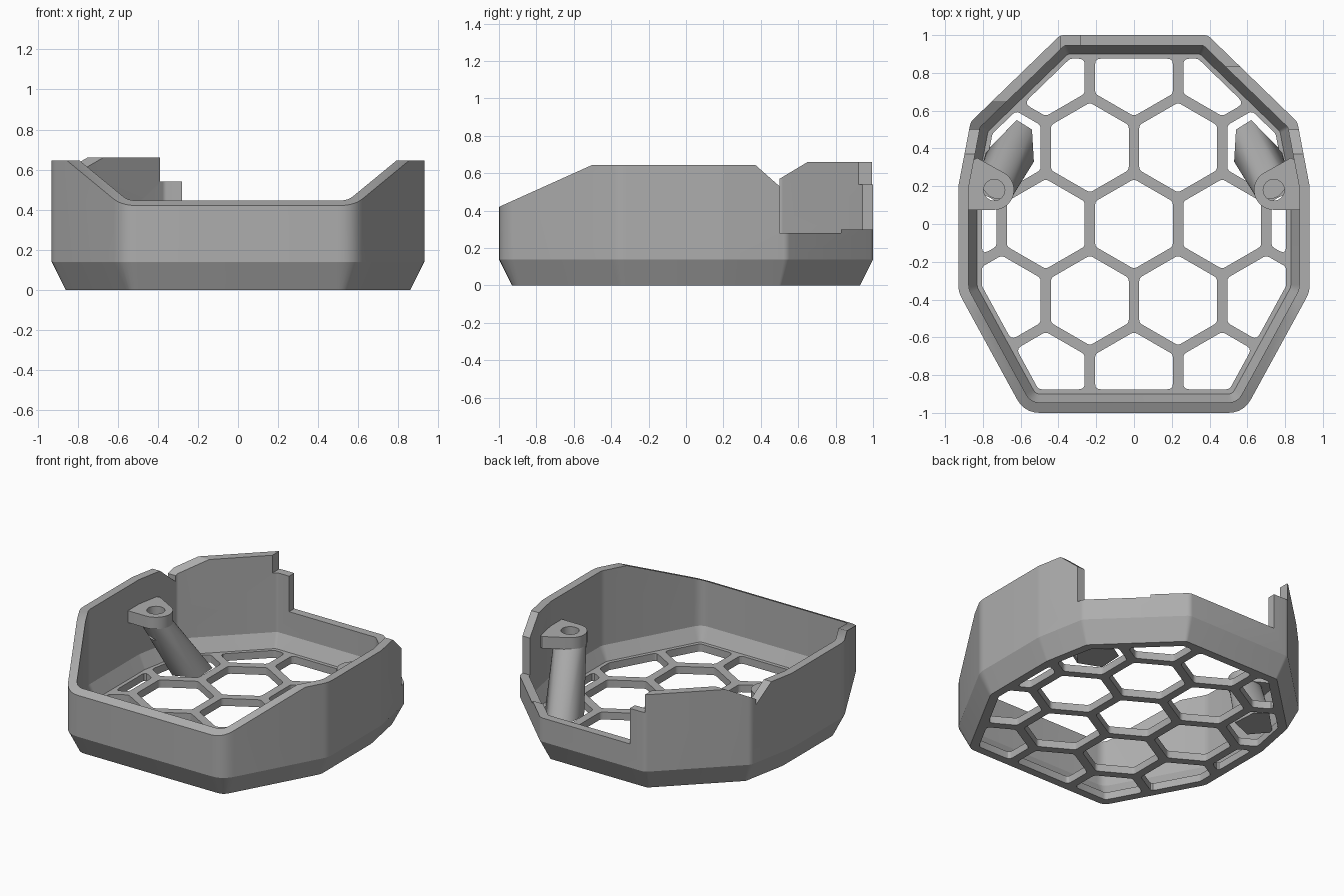
import bpy, bmesh, math
from mathutils import Vector

if "Cube" in bpy.data.objects:
    bpy.data.objects.remove(bpy.data.objects["Cube"])

grey = bpy.data.materials.new("plain grey")
grey.use_nodes = True
grey.diffuse_color = (0.42, 0.42, 0.42, 1)
grey.node_tree.nodes["Principled BSDF"].inputs["Base Color"].default_value = grey.diffuse_color


def make(name, bm):
    bmesh.ops.recalc_face_normals(bm, faces=bm.faces)
    mesh = bpy.data.meshes.new(name)
    bm.to_mesh(mesh)
    bm.free()
    mesh.materials.append(grey)
    obj = bpy.data.objects.new(name, mesh)
    bpy.context.collection.objects.link(obj)
    return obj


def select(obj):
    bpy.ops.object.select_all(action='DESELECT')
    obj.select_set(True)
    bpy.context.view_layer.objects.active = obj


def smooth(obj):
    select(obj)
    bpy.ops.object.shade_smooth_by_angle(angle=math.radians(25))


def loft(bm, loops):
    """Skin closed loops of equal length and cap both ends."""
    rings = [[bm.verts.new(p) for p in loop] for loop in loops]
    n = len(rings[0])
    for a, b in zip(rings, rings[1:]):
        for i in range(n):
            j = (i + 1) % n
            bm.faces.new((a[i], a[j], b[j], b[i]))
    bm.faces.new(rings[0])
    bm.faces.new(rings[-1])


def at_z(pts, z):
    return [(p[0], p[1], z) for p in pts]


def cut(obj, bm):
    """Subtract a closed mesh from an object."""
    cutter = make("cutter", bm)
    cutter.hide_render = True
    mod = obj.modifiers.new("cut", 'BOOLEAN')
    mod.object = cutter
    mod.solver = 'EXACT'
    select(obj)
    bpy.ops.object.modifier_apply(modifier=mod.name)
    bpy.data.objects.remove(cutter)


def box(lo, hi):
    bm = bmesh.new()
    base = [(lo[0], lo[1]), (hi[0], lo[1]), (hi[0], hi[1]), (lo[0], hi[1])]
    loft(bm, [at_z(base, lo[2]), at_z(base, hi[2])])
    return bm


def rounded(pts, radii, steps=5):
    out = []
    for i, p in enumerate(pts):
        a, b = pts[i - 1] - p, pts[(i + 1) % len(pts)] - p
        turn = math.pi - a.angle(b)
        t = min(radii[i] * math.tan(turn / 2), 0.45 * min(a.length, b.length))
        s, e = p + a.normalized() * t, p + b.normalized() * t
        for k in range(steps + 1):
            u = k / steps
            out.append(s * (1 - u) ** 2 + p * 2 * u * (1 - u) + e * u * u)
    return out


# Footprint corners (counter-clockwise) with their rounding
half = [(0.58, -1, 0.14), (0.93, -0.36, 0.15), (0.93, 0.2, 0.15),
        (0.865, 0.54, 0.06), (0.39, 1, 0.05)]
corners = half + [(-x, y, r) for x, y, r in reversed(half)]
footprint = [Vector((x, y)) for x, y, r in corners]


def inset(d):
    out = []
    for i, p in enumerate(footprint):
        e1 = (p - footprint[i - 1]).normalized()
        e2 = (footprint[(i + 1) % len(footprint)] - p).normalized()
        n1, n2 = Vector((-e1.y, e1.x)), Vector((-e2.y, e2.x))
        out.append(p + (n1 + n2) * d / (1 + n1.dot(n2)))
    return out


def wall_loop(d, z):
    return at_z(rounded(inset(d), [max(r - d, 0.03) for x, y, r in corners]), z)


# Shell: chamfered outside, hollow inside
bm = bmesh.new()
loft(bm, [wall_loop(0.07, 0), wall_loop(0, 0.14), wall_loop(0, 0.8),
          wall_loop(0.055, 0.8), wall_loop(0.055, 0.14), wall_loop(0.1, 0.05)])
shell = make("shell", bm)

# Side profile of the rim
rim = [(-1.2, 0.33), (-0.5, 0.645), (0.37, 0.645), (0.5, 0.53), (0.5, 0.57),
       (0.65, 0.66), (1.2, 0.66), (1.2, 1), (-1.2, 1)]
bm = bmesh.new()
loft(bm, [[(x, y, z) for y, z in rim] for x in (-1.2, 1.2)])
cut(shell, bm)

# Low opening at the back, with a stepped end
cut(shell, box((0, 0.5, 0.28), (1.2, 0.83, 1)))
cut(shell, box((-0.28, 0.82, 0.3), (1.2, 1.2, 1)))
cut(shell, box((-0.39, 0.82, 0.54), (-0.27, 1.2, 1)))


# Honeycomb floor openings, clipped to the floor border
def clip(poly, a, b):
    def side(p):
        return (b - a).cross(p - a)
    out = []
    for i, q in enumerate(poly):
        p = poly[i - 1]
        if side(p) * side(q) < 0:
            out.append(p.lerp(q, side(p) / (side(p) - side(q))))
        if side(q) >= 0:
            out.append(q)
    return out


pitch, bar = 0.467, 0.055
radius = (pitch - bar) / math.sqrt(3)
border = inset(0.125)
bm = bmesh.new()
for row in range(-3, 4):
    for col in range(-3, 4):
        centre = Vector(((col + 0.5 * (row % 2)) * pitch, row * pitch * math.sqrt(3) / 2))
        hole = [centre + radius * Vector((math.sin(-k * math.pi / 3), math.cos(k * math.pi / 3)))
                for k in range(6)]
        for i, p in enumerate(border):
            hole = clip(hole, border[i - 1], p)
        area = sum(hole[i - 1].cross(p) for i, p in enumerate(hole)) / 2
        if area > 0.004:
            hole = rounded(hole, [0.03] * len(hole), 3)
            loft(bm, [at_z(hole, -0.1), at_z(hole, 0.1)])
cut(shell, bm)
smooth(shell)


# Slanted screw posts with a tab joined to the wall
def ring(x, y, r, n=32):
    return [(x + r * math.cos(2 * math.pi * k / n), y + r * math.sin(2 * math.pi * k / n))
            for k in range(n)]


def hull(name, pts):
    bm = bmesh.new()
    for p in pts:
        bm.verts.new(p)
    res = bmesh.ops.convex_hull(bm, input=bm.verts)
    loose = [v for v in bm.verts if not v.link_faces]
    bmesh.ops.delete(bm, geom=loose, context='VERTS')
    bmesh.ops.dissolve_limit(bm, angle_limit=0.01, verts=bm.verts, edges=bm.edges)
    return make(name, bm)


foot = [(0.53, 0.33), (0.54, 0.5), (0.62, 0.55), (0.78, 0.39), (0.68, 0.27)]
for side, label in ((1, "left"), (-1, "right")):
    def flip(pts):
        return [(side * x, y) for x, y in pts]
    top = flip(ring(0.74, 0.18, 0.105))
    anchor = flip([(0.89, 0.075), (0.89, 0.32), (0.83, 0.35)])
    tab = hull(label + "_screw_tab", at_z(top + anchor, 0.40) + at_z(top + anchor, 0.48))
    post = hull(label + "_post", at_z(flip(ring(0.74, 0.18, 0.1)), 0.41) + at_z(flip(foot), 0.02))
    for part in (tab, post):
        bm = bmesh.new()
        hole = flip(ring(0.74, 0.18, 0.056))
        loft(bm, [at_z(hole, 0.3), at_z(hole, 0.6)])
        cut(part, bm)
        smooth(part)
